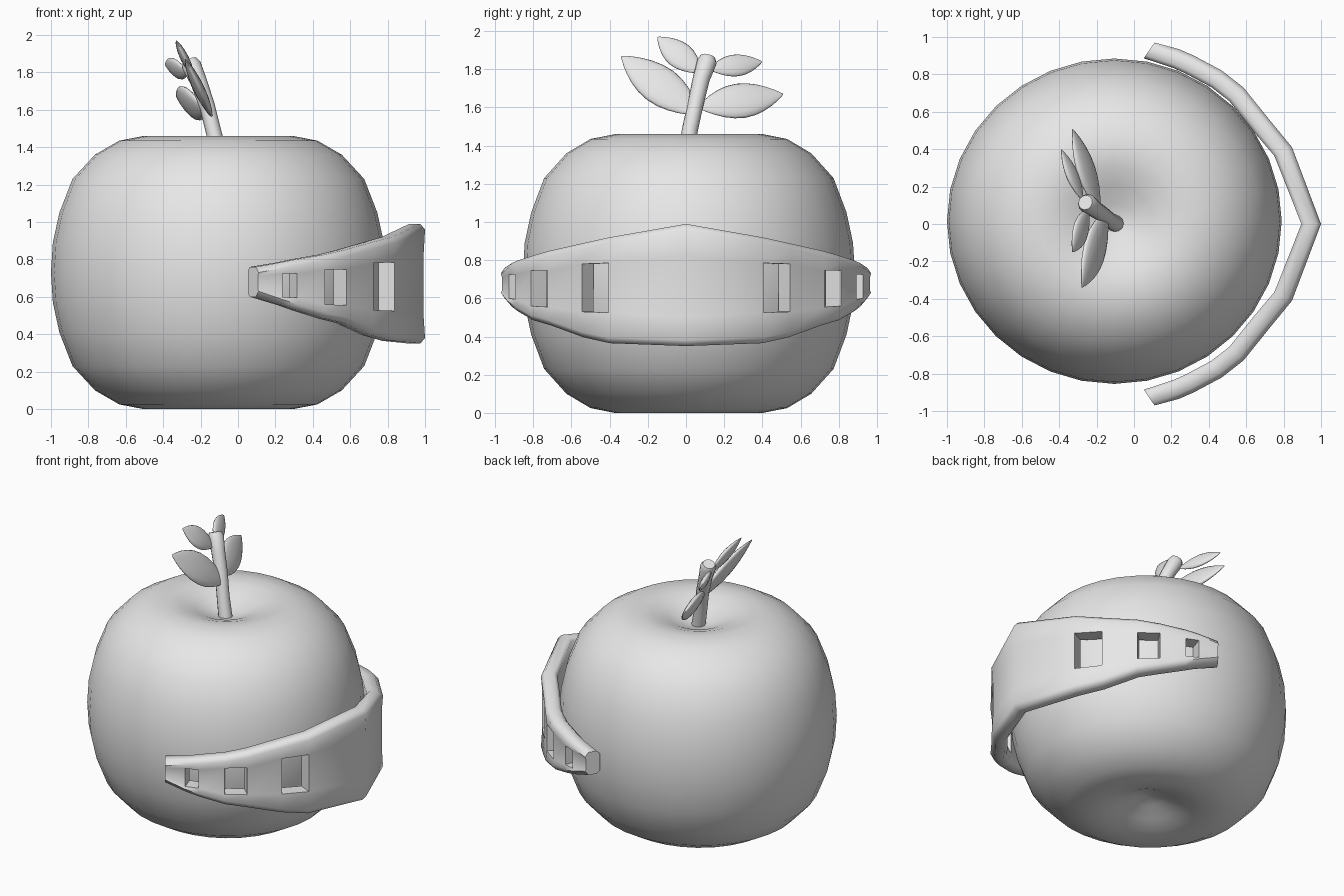
import bpy
import bmesh
from math import sin, cos, pi
from mathutils import Vector

cube = bpy.data.objects.get("Cube")
if cube:
    bpy.data.objects.remove(cube)

# Single plain grey for every part
grey = bpy.data.materials.new("plain_grey")
grey.use_nodes = True
colour = (0.8, 0.8, 0.8, 1)
grey.diffuse_color = colour
grey.node_tree.nodes["Principled BSDF"].inputs["Base Color"].default_value = colour


def finish(name, bm, angle):
    """Turn a bmesh into a smooth-shaded object with sharp creases."""
    bmesh.ops.recalc_face_normals(bm, faces=bm.faces)
    mesh = bpy.data.meshes.new(name)
    bm.to_mesh(mesh)
    bm.free()
    mesh.materials.append(grey)
    obj = bpy.data.objects.new(name, mesh)
    bpy.context.collection.objects.link(obj)
    bpy.ops.object.select_all(action="DESELECT")
    obj.select_set(True)
    bpy.context.view_layer.objects.active = obj
    bpy.ops.object.shade_smooth_by_angle(angle=angle)
    return obj


def loft(name, rings, sides, angle=1.0):
    """Skin elliptical rings, each given as centre, half axis u, half axis v."""
    bm = bmesh.new()
    loops = []
    for centre, u, v in rings:
        loops.append([bm.verts.new(centre + u * cos(a) + v * sin(a))
                      for a in (2 * pi * i / sides for i in range(sides))])
    for low, high in zip(loops, loops[1:]):
        for i in range(sides):
            j = (i + 1) % sides
            bm.faces.new((low[i], low[j], high[j], high[i]))
    bm.faces.new(loops[0])
    bm.faces.new(loops[-1])
    return finish(name, bm, angle)


# Apple body: lathed profile with a dimple at both ends
half = [(0.01, 0.62), (0.1, 0.64), (0.2, 0.685), (0.3, 0.718), (0.4, 0.73), (0.53, 0.705),
        (0.66, 0.63), (0.78, 0.5), (0.85, 0.32), (0.885, 0.16), (0.895, 0)]
profile = half + [(r, -h) for r, h in reversed(half[:-1])]
loft("apple_body",
     [(Vector((-0.105, 0.015, 0.73 + h)), Vector((r, 0, 0)), Vector((0, r * 0.972, 0)))
      for r, h in profile], 32)

# Stem: leaning tube that flares slightly at the top
lean = Vector((-0.35, 0.22, 0.9)).normalized()
side = Vector((0, 1, 0)).cross(lean).normalized()
across = lean.cross(side)
path = [(-0.095, 0.0, 1.33, 0.046), (-0.13, 0.02, 1.48, 0.042), (-0.165, 0.05, 1.62, 0.042),
        (-0.21, 0.08, 1.75, 0.045), (-0.25, 0.11, 1.84, 0.052), (-0.26, 0.115, 1.865, 0.04)]
loft("stem", [(Vector((x, y, z)), side * r, across * r) for x, y, z, r in path], 12)


def leaf(name, base, tip, width, thickness):
    """Flattened pointed blade lying in the plane of the leaning stem."""
    base, tip = Vector(base), Vector(tip)
    along = (tip - base).normalized()
    normal = along.cross(Vector((-0.45, 0, 0.9))).normalized()
    wide = normal.cross(along)
    rings = []
    for i in range(13):
        t = 0.5 - 0.5 * cos(pi * (0.04 + 0.92 * i / 12))
        size = sin(pi * t) ** 0.85
        rings.append((base.lerp(tip, t), wide * width * size / 2,
                      normal * thickness * size / 2))
    loft(name, rings, 16, 1.4)


leaf("leaf_lower_front", (-0.14, 0.07, 1.56), (-0.28, -0.34, 1.87), 0.22, 0.06)
leaf("leaf_lower_back", (-0.18, 0.06, 1.6), (-0.33, 0.51, 1.67), 0.2, 0.06)
leaf("leaf_upper_front", (-0.24, 0.08, 1.78), (-0.33, -0.15, 1.97), 0.15, 0.045)
leaf("leaf_upper_back", (-0.27, 0.12, 1.8), (-0.39, 0.4, 1.84), 0.125, 0.045)

# Wrap-around band: stations hold x, y, bottom, hole bottom, hole top, top
front = [(0.11, -0.97, 0.6, 0.64, 0.71, 0.76),
         (0.24, -0.935, 0.555, 0.6, 0.725, 0.785),
         (0.32, -0.9, 0.53, 0.595, 0.725, 0.8),
         (0.47, -0.82, 0.485, 0.56, 0.745, 0.825),
         (0.585, -0.73, 0.46, 0.555, 0.745, 0.85),
         (0.73, -0.55, 0.395, 0.53, 0.78, 0.89),
         (0.845, -0.41, 0.365, 0.525, 0.785, 0.92),
         (1.0, 0.0, 0.35, 0.5, 0.82, 0.99)]
stations = front + [(x, -y, *heights) for x, y, *heights in reversed(front[:-1])]
thick = 0.105
bm = bmesh.new()
loops = []
for i, (x, y, bottom, hole_low, hole_high, top) in enumerate(stations):
    before = stations[max(i - 1, 0)]
    after = stations[min(i + 1, len(stations) - 1)]
    inward = Vector((before[1] - after[1], after[0] - before[0], 0)).normalized()
    if i in (0, len(stations) - 1):
        inward = Vector((-0.55, -0.8 if y > 0 else 0.8, 0))
    section = [(0.008, hole_low), (0.008, hole_high), (0, top - 0.03), (0.025, top),
               (thick - 0.02, top), (thick, top - 0.02), (thick, hole_high),
               (thick, hole_low), (thick, bottom + 0.02), (thick - 0.02, bottom),
               (0.025, bottom), (0, bottom + 0.03)]
    loops.append([bm.verts.new(Vector((x, y, z)) + inward * depth) for depth, z in section])

count = len(loops[0])
for s, (a, b) in enumerate(zip(loops, loops[1:])):
    column = min(s, len(loops) - 2 - s)
    window = column in (1, 3, 5)
    for i in range(count):
        j = (i + 1) % count
        if not (window and i in (0, 6)):
            bm.faces.new((a[i], a[j], b[j], b[i]))
    if window:
        # Walls of the square opening
        for loop in (a, b):
            bm.faces.new((loop[0], loop[1], loop[6], loop[7]))
        bm.faces.new((a[1], a[6], b[6], b[1]))
        bm.faces.new((a[0], a[7], b[7], b[0]))
bm.faces.new(loops[0])
bm.faces.new(loops[-1])
finish("window_band", bm, 0.95)
